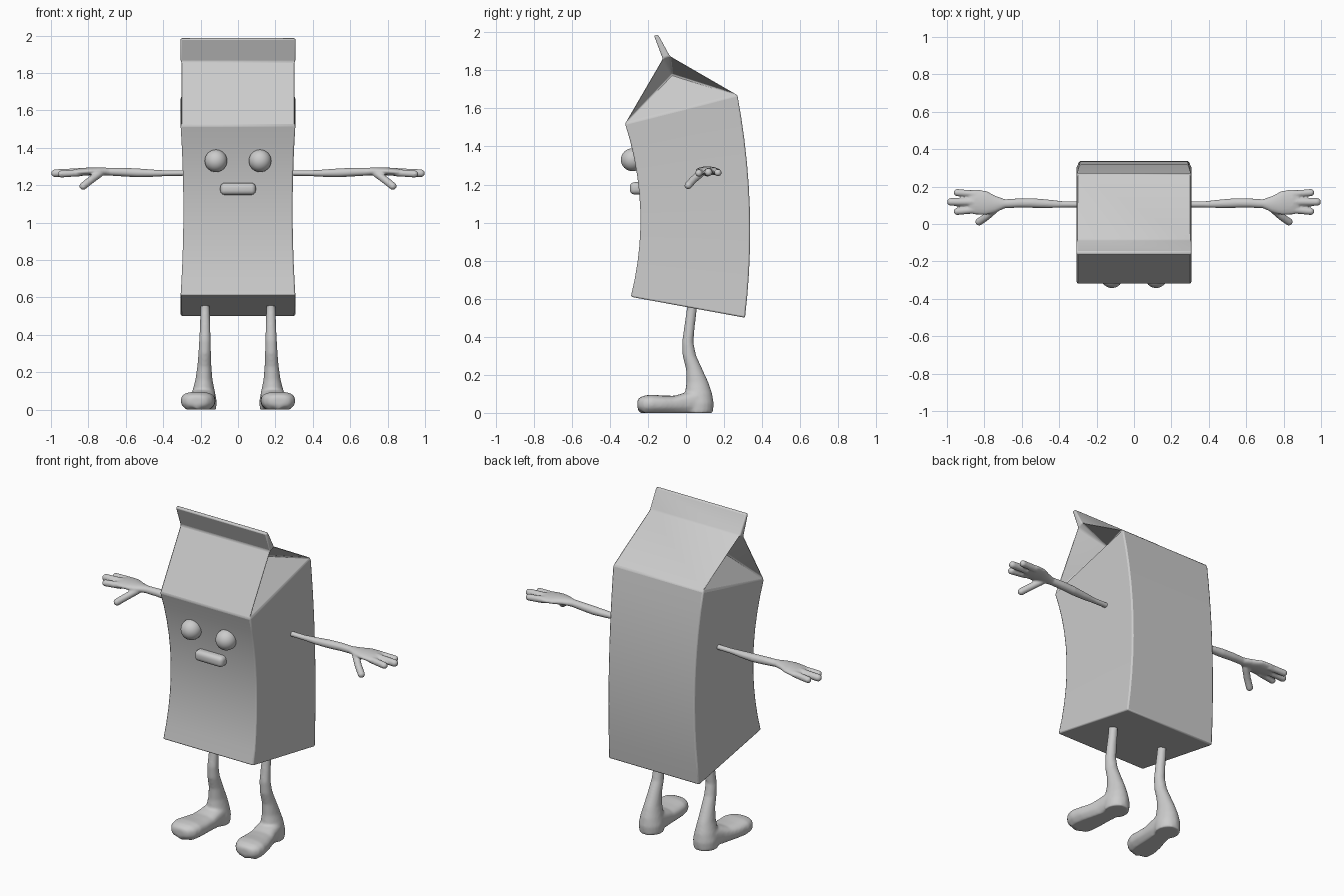
import bpy, bmesh, math
from mathutils import Vector

if "Cube" in bpy.data.objects:
    bpy.data.objects.remove(bpy.data.objects["Cube"])

grey = bpy.data.materials.new("plain grey")
grey.diffuse_color = (0.6, 0.6, 0.6, 1)
grey.use_nodes = True
grey.node_tree.nodes["Principled BSDF"].inputs["Base Color"].default_value = grey.diffuse_color


def finish(name, bm, angle=180):
    bmesh.ops.recalc_face_normals(bm, faces=bm.faces)
    me = bpy.data.meshes.new(name)
    bm.to_mesh(me)
    bm.free()
    ob = bpy.data.objects.new(name, me)
    bpy.context.collection.objects.link(ob)
    me.materials.append(grey)
    bpy.context.view_layer.objects.active = ob
    ob.select_set(True)
    bpy.ops.object.shade_smooth_by_angle(angle=math.radians(angle))
    ob.select_set(False)
    return ob


def loft(bm, sections, u, v, n=20, power=1.0):
    """Skin (centre, ru, rv) ellipses lying in the u/v plane, with end caps."""
    u, v = Vector(u), Vector(v)
    rings = []
    for c, ru, rv in sections:
        ring = []
        for i in range(n):
            a = 2 * math.pi * i / n
            ca, sa = math.cos(a), math.sin(a)
            ring.append(bm.verts.new(Vector(c)
                        + u * ru * math.copysign(abs(ca) ** power, ca)
                        + v * rv * math.copysign(abs(sa) ** power, sa)))
        rings.append(ring)
    for a, b in zip(rings, rings[1:]):
        for i in range(n):
            j = (i + 1) % n
            bm.faces.new((a[i], a[j], b[j], b[i]))
    bm.faces.new(rings[0])
    bm.faces.new(rings[-1])


def finger(bm, points, r):
    """Rounded tube: one ball per step along a polyline."""
    for p, q in zip(points, points[1:]):
        p, q = Vector(p), Vector(q)
        steps = max(2, int((q - p).length / (r * 0.4)))
        for k in range(steps + 1):
            d = bmesh.ops.create_icosphere(bm, subdivisions=2, radius=r)
            bmesh.ops.translate(bm, verts=d["verts"], vec=p.lerp(q, k / steps))


def fuse_and_mirror(ob, voxel, smooth):
    m = ob.modifiers.new("fuse", "REMESH")
    m.mode = "VOXEL"
    m.voxel_size = voxel
    m.use_smooth_shade = True
    m = ob.modifiers.new("soften", "SMOOTH")
    m.factor = 0.5
    m.iterations = smooth
    ob.modifiers.new("mirror", "MIRROR")


# Carton: bent box, folded-in gable and leaning top seam
bm = bmesh.new()
rings = []
N = 10
for k in range(N + 1):
    t = k / N
    b = 4 * t * (1 - t)
    x = 0.307 - 0.015 * b
    yf, zf = -0.29 - 0.03 * t + 0.065 * b, 0.61 + 0.91 * t
    yb, zb = 0.31 - 0.04 * t + 0.045 * b, 0.50 + 1.17 * t
    rings.append([bm.verts.new(p) for p in
                  ((-x, yf, zf), (x, yf, zf), (x, yb, zb), (-x, yb, zb))])
for a, b in zip(rings, rings[1:]):
    for i in range(4):
        j = (i + 1) % 4
        bm.faces.new((a[i], a[j], b[j], b[i]))
bm.faces.new(rings[0])


def pair(y, z, x=0.307):
    return bm.verts.new((-x, y, z)), bm.verts.new((x, y, z))


fl, fr, br, bl = rings[-1]
ridge_f, ridge_b = pair(-0.122, 1.86), pair(-0.085, 1.875)
seam_f, seam_b = pair(-0.168, 1.983), pair(-0.147, 1.988)
fold = pair(-0.075, 1.78, 0.13)
for a, b in (((fl, fr), ridge_f), ((bl, br), ridge_b), (ridge_f, seam_f),
             (ridge_b, seam_b), (seam_f, seam_b)):
    bm.faces.new((a[0], a[1], b[1], b[0]))
for s, f, b in ((0, fl, bl), (1, fr, br)):
    bm.faces.new((f, b, fold[s]))
    bm.faces.new((f, fold[s], ridge_f[s]))
    bm.faces.new((b, ridge_b[s], fold[s]))
    bm.faces.new((fold[s], ridge_b[s], ridge_f[s]))
    bm.faces.new((ridge_f[s], ridge_b[s], seam_b[s], seam_f[s]))
carton = finish("carton", bm, 35)
bev = carton.modifiers.new("soft edges", "BEVEL")
bev.width = 0.008
bev.segments = 2
bev.limit_method = "ANGLE"
bev.angle_limit = math.radians(30)

# Eyes
for side, s in (("left", 1), ("right", -1)):
    bm = bmesh.new()
    bmesh.ops.create_uvsphere(bm, u_segments=32, v_segments=16, radius=0.06)
    bmesh.ops.translate(bm, verts=bm.verts, vec=(s * 0.118, -0.282, 1.33))
    finish(side + "_eye", bm)

# Mouth: rounded bar
bm = bmesh.new()
bmesh.ops.create_cube(bm, size=1)
bmesh.ops.scale(bm, verts=bm.verts, vec=(0.19, 0.07, 0.064))
bmesh.ops.translate(bm, verts=bm.verts, vec=(0, -0.26, 1.18))
bmesh.ops.bevel(bm, geom=bm.edges[:], offset=0.024, segments=4,
                profile=0.5, affect="EDGES")
finish("mouth", bm, 60)

# Arms with palm, three fingers and thumb
bm = bmesh.new()
arm = [(0.25, 0.105, 1.265, 0.016, 0.015), (0.38, 0.105, 1.264, 0.017, 0.015),
       (0.46, 0.108, 1.264, 0.023, 0.020), (0.54, 0.112, 1.266, 0.026, 0.024),
       (0.62, 0.112, 1.270, 0.025, 0.023), (0.69, 0.108, 1.272, 0.024, 0.021),
       (0.74, 0.106, 1.274, 0.045, 0.021), (0.79, 0.113, 1.274, 0.064, 0.021),
       (0.85, 0.118, 1.270, 0.068, 0.021), (0.88, 0.118, 1.266, 0.060, 0.018)]
loft(bm, [((x, y, z), ry, rz) for x, y, z, ry, rz in arm], (0, 1, 0), (0, 0, 1))
finger(bm, [(0.85, 0.16, 1.268), (0.945, 0.168, 1.262)], 0.020)
finger(bm, [(0.85, 0.118, 1.270), (0.978, 0.118, 1.264)], 0.022)
finger(bm, [(0.85, 0.076, 1.266), (0.945, 0.067, 1.260)], 0.020)
finger(bm, [(0.74, 0.082, 1.262), (0.79, 0.038, 1.225), (0.828, 0.012, 1.195)], 0.021)
fuse_and_mirror(finish("arms", bm), 0.006, 3)

# Legs with long flat-soled feet turned slightly outward
bm = bmesh.new()
leg = [(0.176, 0.030, 0.58, 0.025, 0.027), (0.176, 0.030, 0.54, 0.025, 0.027),
       (0.176, 0.018, 0.45, 0.028, 0.028), (0.177, 0.009, 0.37, 0.031, 0.030),
       (0.178, 0.018, 0.30, 0.034, 0.036), (0.180, 0.043, 0.23, 0.038, 0.043),
       (0.182, 0.060, 0.16, 0.046, 0.058), (0.184, 0.066, 0.10, 0.060, 0.072),
       (0.184, 0.068, 0.05, 0.070, 0.078), (0.184, 0.068, 0.00, 0.068, 0.074)]
loft(bm, [((x, y, z), rx, ry) for x, y, z, rx, ry in leg], (1, 0, 0), (0, 1, 0))
foot = [(0.182, 0.12, 0.040, 0.035), (0.185, 0.06, 0.066, 0.062),
        (0.190, 0.00, 0.070, 0.054), (0.199, -0.06, 0.078, 0.044),
        (0.208, -0.12, 0.088, 0.045), (0.215, -0.18, 0.092, 0.048),
        (0.218, -0.22, 0.082, 0.045), (0.220, -0.245, 0.060, 0.034),
        (0.220, -0.255, 0.036, 0.022)]
loft(bm, [((x, y, 0.046 if rz < 0.046 else rz), rx, rz) for x, y, rx, rz in foot],
     (1, 0, 0), (0, 0, 1), power=0.75)
for v in bm.verts:
    v.co.z = max(v.co.z, 0.0) if v.co.z > 0.012 else 0.0
fuse_and_mirror(finish("legs", bm), 0.008, 5)
